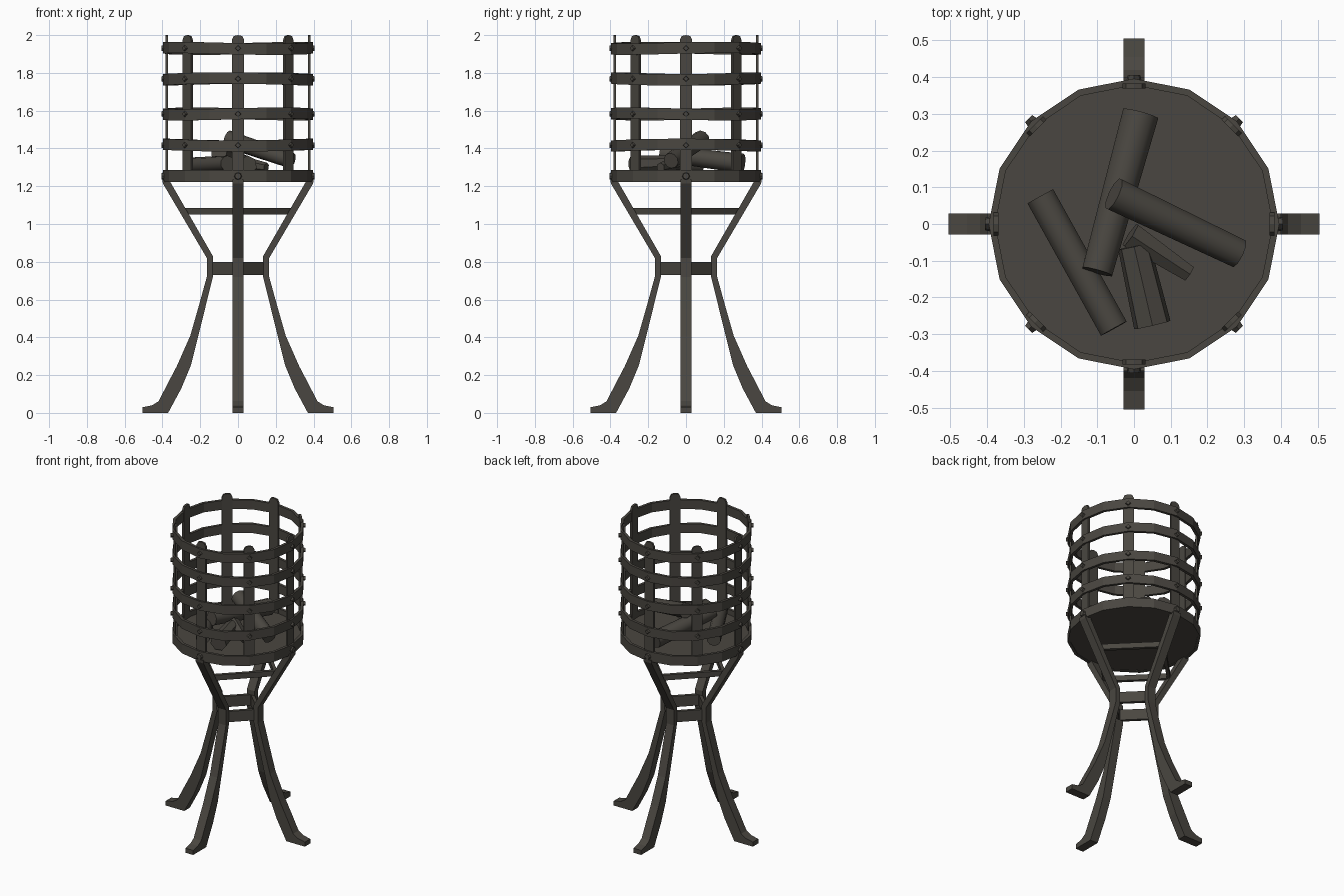
import bpy, bmesh, math
from mathutils import Vector, Matrix

if "Cube" in bpy.data.objects:
    bpy.data.objects.remove(bpy.data.objects["Cube"])

iron = bpy.data.materials.new("dark_iron")
iron.diffuse_color = (0.068, 0.062, 0.052, 1)
iron.use_nodes = True
iron.node_tree.nodes["Principled BSDF"].inputs["Base Color"].default_value = iron.diffuse_color

def finish(name, bm, smooth=False):
    bmesh.ops.recalc_face_normals(bm, faces=bm.faces)
    me = bpy.data.meshes.new(name)
    bm.to_mesh(me)
    bm.free()
    me.materials.append(iron)
    for p in me.polygons:
        p.use_smooth = smooth
    ob = bpy.data.objects.new(name, me)
    bpy.context.collection.objects.link(ob)
    if smooth:
        bpy.ops.object.select_all(action='DESELECT')
        ob.select_set(True)
        bpy.context.view_layer.objects.active = ob
        bpy.ops.object.shade_smooth_by_angle(angle=math.radians(40))
    return ob

def ring(name, n, r_in, r_out, z0, z1, wobble=0.0, phase=0.0):
    bm = bmesh.new()
    loops = []
    for i in range(n):
        a = 2 * math.pi * i / n
        dz = wobble * math.sin(2 * a + phase)
        loops.append([bm.verts.new((r * math.cos(a), r * math.sin(a), z + dz))
                      for r, z in ((r_in, z0), (r_out, z0), (r_out, z1), (r_in, z1))])
    for i in range(n):
        p, q = loops[i], loops[(i + 1) % n]
        for k in range(4):
            bm.faces.new((p[k], q[k], q[(k + 1) % 4], p[(k + 1) % 4]))
    return finish(name, bm)

def extruded(name, pts, axis_map, depth):
    """Profile points pushed through +-depth/2 using a mapping function."""
    bm = bmesh.new()
    a = [bm.verts.new(axis_map(u, v, -depth / 2)) for u, v in pts]
    b = [bm.verts.new(axis_map(u, v, depth / 2)) for u, v in pts]
    n = len(pts)
    bm.faces.new(a)
    bm.faces.new(b[::-1])
    for i in range(n):
        bm.faces.new((a[i], a[(i + 1) % n], b[(i + 1) % n], b[i]))
    return finish(name, bm)

def rod(name, p, q, r, sides, r2=None, smooth=True):
    p, q = Vector(p), Vector(q)
    bm = bmesh.new()
    rot = (q - p).to_track_quat('Z', 'Y').to_matrix().to_4x4()
    bmesh.ops.create_cone(bm, cap_ends=True, segments=sides, radius1=r,
                          radius2=r if r2 is None else r2, depth=(q - p).length,
                          matrix=Matrix.Translation((p + q) / 2) @ rot)
    return finish(name, bm, smooth)

# basket hoops
hoops = [(1.222, 1.285), (1.388, 1.447), (1.553, 1.612), (1.738, 1.798), (1.900, 1.960)]
for i, (z0, z1) in enumerate(hoops):
    ring("basket_hoop_%d" % i, 16, 0.378, 0.396, z0, z1, 0.005 if i else 0, i * 1.7)

# basket floor
bm = bmesh.new()
bmesh.ops.create_cone(bm, cap_ends=True, segments=16, radius1=0.385, radius2=0.385,
                      depth=0.025, matrix=Matrix.Translation((0, 0, 1.238)))
finish("basket_floor", bm)

# upright straps with clipped tops, and rivets
strap = [(-0.032, 1.225), (0.032, 1.225), (0.032, 1.975), (0.022, 1.995),
         (0, 2.0), (-0.022, 1.995), (-0.032, 1.975)]
for i in range(8):
    a = math.pi * i / 4
    rot = Matrix.Rotation(a, 3, 'Z')
    extruded("upright_strap_%d" % i, strap,
             lambda u, v, w: rot @ Vector((0.376 + w, u, v)), 0.013)
    for k, (z0, z1) in enumerate(hoops):
        if k == 0 and i % 2:
            continue
        z = (z0 + z1) / 2
        r = 0.022 if k == 0 else 0.018
        rod("rivet_%d_%d" % (i, k), rot @ Vector((0.385, 0, z)),
            rot @ Vector((0.406, 0, z)), r, 8 if k == 0 else 4, r * 0.75, False)

# curved legs with flared feet
leg = [(0.36, 1.225), (0.40, 1.235), (0.398, 1.215), (0.165, 0.82), (0.165, 0.72),
       (0.212, 0.55), (0.252, 0.41), (0.325, 0.245), (0.375, 0.15), (0.42, 0.062),
       (0.455, 0.04), (0.505, 0.03), (0.505, 0), (0.37, 0), (0.30, 0.13), (0.25, 0.25),
       (0.21, 0.41), (0.175, 0.55), (0.133, 0.72), (0.133, 0.83)]
for i in range(4):
    rot = Matrix.Rotation(math.pi * i / 2, 3, 'Z')
    extruded("leg_%d" % i, leg, lambda u, v, w: rot @ Vector((u, w, v)), 0.056)

# square braces between the legs
ring("upper_brace", 4, 0.255, 0.285, 1.05, 1.085)
ring("waist_brace", 4, 0.135, 0.163, 0.73, 0.80)

# firewood: start, end, radius, end radius, sides
logs = [((-0.255, 0.075, 1.31), (-0.055, -0.285, 1.32), 0.042, 0.042, 10),
        ((0.018, 0.30, 1.32), (-0.10, -0.13, 1.375), 0.052, 0.044, 10),
        ((-0.055, 0.082, 1.45), (0.285, -0.08, 1.335), 0.047, 0.042, 10),
        ((0.0, -0.06, 1.32), (0.05, -0.275, 1.31), 0.045, 0.052, 7),
        ((-0.01, -0.03, 1.33), (0.15, -0.135, 1.30), 0.04, 0.025, 6)]
for i, (p, q, r, r2, n) in enumerate(logs):
    rod("log_%d" % i, p, q, r, n, r2, n > 8)
